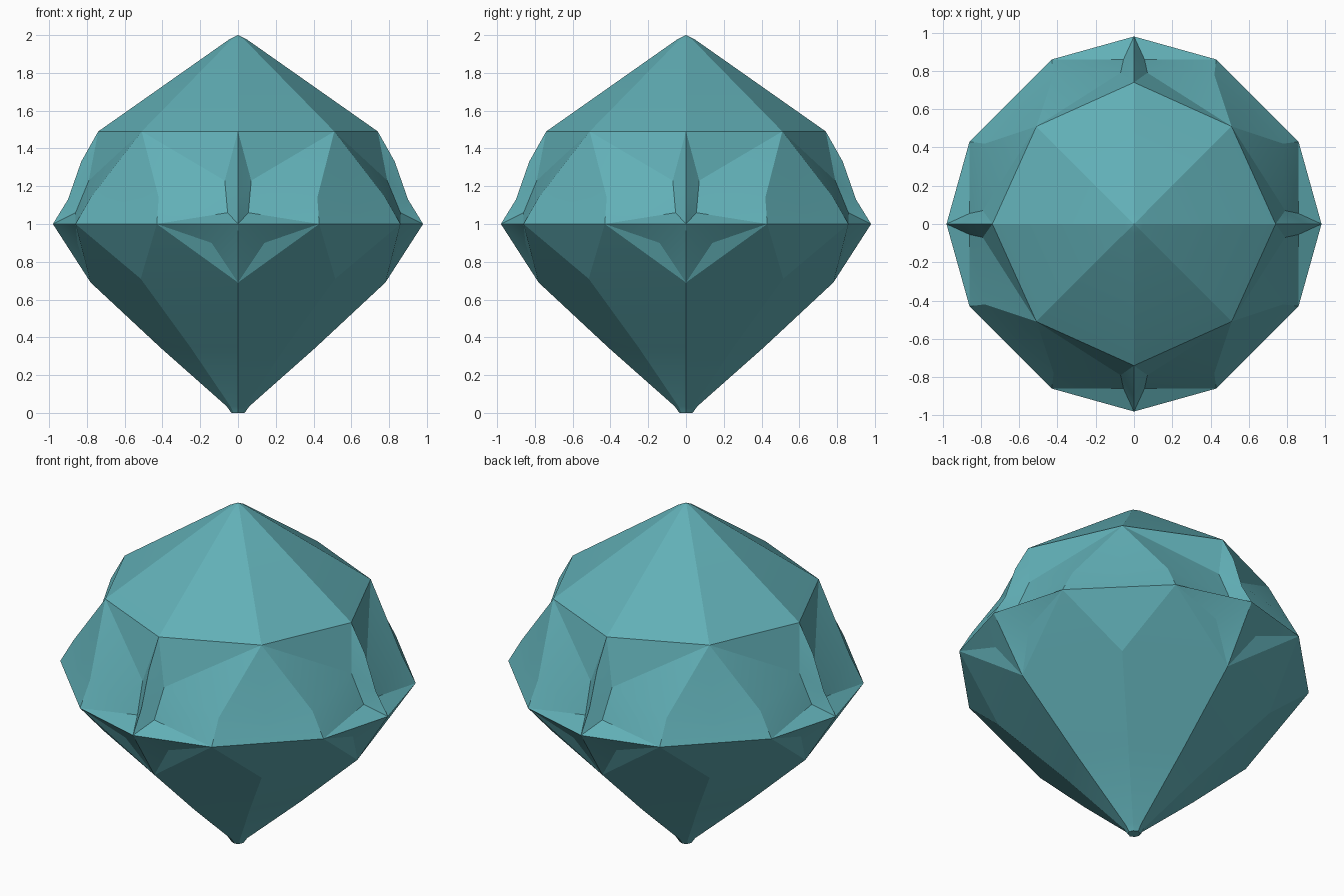
import bpy, bmesh, math
from mathutils import Vector

if "Cube" in bpy.data.objects:
    bpy.data.objects.remove(bpy.data.objects["Cube"])

# Key points of one eighth of the gem: (sideways, outward, height)
P = dict(
    tip=(0, 0, 2), tip_a=(0, .05, 1.975), tip_d=(.035, .035, 1.975),
    crown_a=(0, .74, 1.49), crown_d=(.51, .51, 1.49),
    ridge_hi=(0, .83, 1.33), ridge_lo=(0, .90, 1.13),
    pit_hi=(.07, .79, 1.23), pit_lo=(.055, .86, 1.06),
    knee=(.42, .78, 1.14), knee_d=(.60, .60, 1.14),
    rim_a=(0, .98, 1), rim=(.43, .86, 1), rim_d=(.645, .645, 1),
    dent=(.14, .85, .90),
    low_a=(0, .78, .69), low_d=(.515, .515, .71),
    mid_a=(0, .41, .345), mid_d=(.25, .25, .345),
    neck_a=(0, .06, .035), neck_d=(.04, .04, .035),
    foot_a=(0, .035, 0), foot_d=(.024, .024, 0), foot=(0, 0, 0))

# Crown facets, with the pinched ridge and its pits
CROWN = [
    ("tip", "tip_a", "tip_d"),
    ("tip_a", "crown_a", "crown_d", "tip_d"),
    ("crown_a", "ridge_hi", "pit_hi"),
    ("crown_a", "pit_hi", "crown_d"),
    ("crown_d", "pit_hi", "knee"),
    ("ridge_hi", "ridge_lo", "pit_hi"),
    ("ridge_lo", "pit_lo", "pit_hi"),
    ("ridge_lo", "rim_a", "pit_lo"),
    ("pit_hi", "pit_lo", "knee"),
    ("pit_lo", "rim", "knee"),
    ("pit_lo", "rim_a", "rim"),
    ("crown_d", "knee", "knee_d"),
    ("knee", "rim", "rim_d", "knee_d"),
]

# Lower facets, running down to the small foot
BASE = [
    ("rim_a", "low_a", "dent"),
    ("low_a", "rim", "dent"),
    ("rim_a", "dent", "rim"),
    ("low_a", "low_d", "rim"),
    ("rim", "low_d", "rim_d"),
    ("low_a", "mid_a", "mid_d", "low_d"),
    ("mid_a", "neck_a", "neck_d", "mid_d"),
    ("neck_a", "foot_a", "foot_d", "neck_d"),
    ("foot_a", "foot", "foot_d"),
]

# Mirror the eighth and turn it four times around the vertical axis
bm = bmesh.new()
for turn in range(4):
    c, s = round(math.cos(turn * math.pi / 2)), round(math.sin(turn * math.pi / 2))
    for side in (1, -1):
        verts = {}
        for name, (t, r, z) in P.items():
            t *= side
            verts[name] = bm.verts.new(Vector((t * c - r * s, t * s + r * c, z)))
        for names in CROWN + BASE:
            bm.faces.new([verts[n] for n in names])
bmesh.ops.remove_doubles(bm, verts=bm.verts, dist=.0005)
bmesh.ops.recalc_face_normals(bm, faces=bm.faces)

mesh = bpy.data.meshes.new("gem")
bm.to_mesh(mesh)
bm.free()
gem = bpy.data.objects.new("gem", mesh)
bpy.context.collection.objects.link(gem)

# Single teal colour
teal = bpy.data.materials.new("teal")
teal.diffuse_color = (.12, .43, .47, 1)
teal.use_nodes = True
teal.node_tree.nodes["Principled BSDF"].inputs["Base Color"].default_value = teal.diffuse_color
mesh.materials.append(teal)

# Soft shading on shallow facets, crisp ridges elsewhere
bpy.context.view_layer.objects.active = gem
gem.select_set(True)
bpy.ops.object.shade_smooth_by_angle(angle=math.radians(15))
